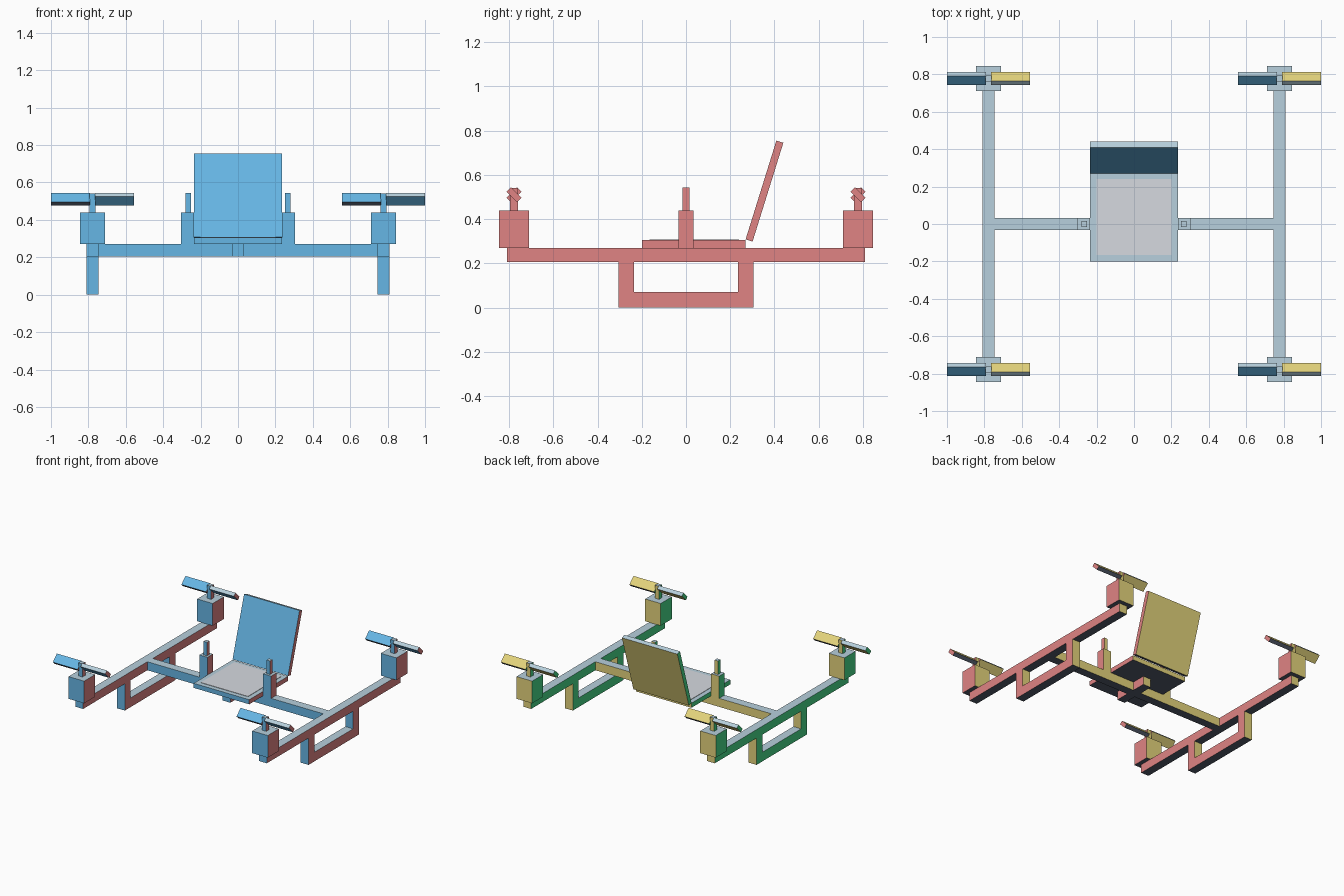
import bpy, bmesh, math
from mathutils import Matrix, Vector

cube = bpy.data.objects.get("Cube")
if cube:
    bpy.data.objects.remove(cube, do_unlink=True)


def material(name, rgb):
    lin = [((c / 255 + 0.055) / 1.055) ** 2.4 for c in rgb] + [1.0]
    m = bpy.data.materials.new(name)
    m.use_nodes = True
    m.diffuse_color = lin
    m.node_tree.nodes["Principled BSDF"].inputs["Base Color"].default_value = lin
    return m


# One colour for each box direction: -x, +x, -y, +y, -z, +z
SIDES = [
    material("green", (72, 218, 138)),
    material("coral_red", (224, 132, 132)),
    material("sky_blue", (102, 182, 229)),
    material("sand_yellow", (228, 212, 124)),
    material("dark_slate", (84, 92, 108)),
    material("pale_blue", (183, 208, 221)),
]
PALE_GREY = material("pale_grey", (214, 218, 224))


def box(name, x, y, z, tilt=0.0, mat=None):
    """Box from (min, max) ranges, tilted about x through its centre."""
    size = [r[1] - r[0] for r in (x, y, z)]
    mid = Vector([(r[0] + r[1]) / 2 for r in (x, y, z)])
    bm = bmesh.new()
    bmesh.ops.create_cube(bm, size=1, matrix=Matrix.Diagonal((*size, 1)))
    bm.normal_update()
    # Colour each face by the axis it faces before tilting
    for f in bm.faces:
        if mat is None:
            axis = max(range(3), key=lambda i: abs(f.normal[i]))
            f.material_index = 2 * axis + (f.normal[axis] > 0)
    mesh = bpy.data.meshes.new(name)
    bm.to_mesh(mesh)
    bm.free()
    for m in ([mat] if mat else SIDES):
        mesh.materials.append(m)
    ob = bpy.data.objects.new(name, mesh)
    ob.location = mid
    ob.rotation_euler.x = math.radians(tilt)
    bpy.context.collection.objects.link(ob)
    return ob


def around(c, half):
    return (c - half, c + half)


BEAM = (0.205, 0.27)      # height range of the frame beams
ARM_X = 0.778

# Frame
box("cross_beam", around(0, 0.745), around(0, 0.033), BEAM)
box("seat_beam", around(0, 0.033), around(0, 0.14), BEAM)

# Seat
box("seat", around(0, 0.235), (-0.2, 0.27), (0.27, 0.305))
box("seat_cushion", around(0, 0.2), (-0.165, 0.24), (0.304, 0.308), mat=PALE_GREY)
box("backrest", around(0, 0.235), around(0.355, 0.0165), around(0.527, 0.234), tilt=-17.3)

for sx, side in ((-1, "right"), (1, "left")):
    ax = sx * ARM_X
    # Side arm and landing skid
    box(f"{side}_arm", around(ax, 0.033), around(0, 0.81), BEAM)
    box(f"{side}_skid_rail", around(ax, 0.033), around(0, 0.305), (0, 0.07))
    for sy, end in ((-1, "front"), (1, "back")):
        box(f"{side}_{end}_skid_post", around(ax, 0.033), around(sy * 0.27, 0.035), (0.07, 0.205))
        # Motor, shaft and two oppositely pitched blades
        my = sy * 0.778
        box(f"{side}_{end}_motor", around(ax, 0.066), around(my, 0.067), (0.27, 0.44))
        box(f"{side}_{end}_shaft", around(ax, 0.017), around(my, 0.017), (0.44, 0.54))
        for sb, blade in ((-1, "a"), (1, "b")):
            box(f"{side}_{end}_blade_{blade}", around(ax + sb * 0.1175, 0.1045),
                around(my, 0.014), around(0.51, 0.034), tilt=sb * 45)
    # Control stick beside the seat
    box(f"{side}_control_box", around(sx * 0.27, 0.034), around(0, 0.033), (0.27, 0.44))
    box(f"{side}_control_stick", around(sx * 0.267, 0.015), around(0, 0.015), (0.44, 0.543))
